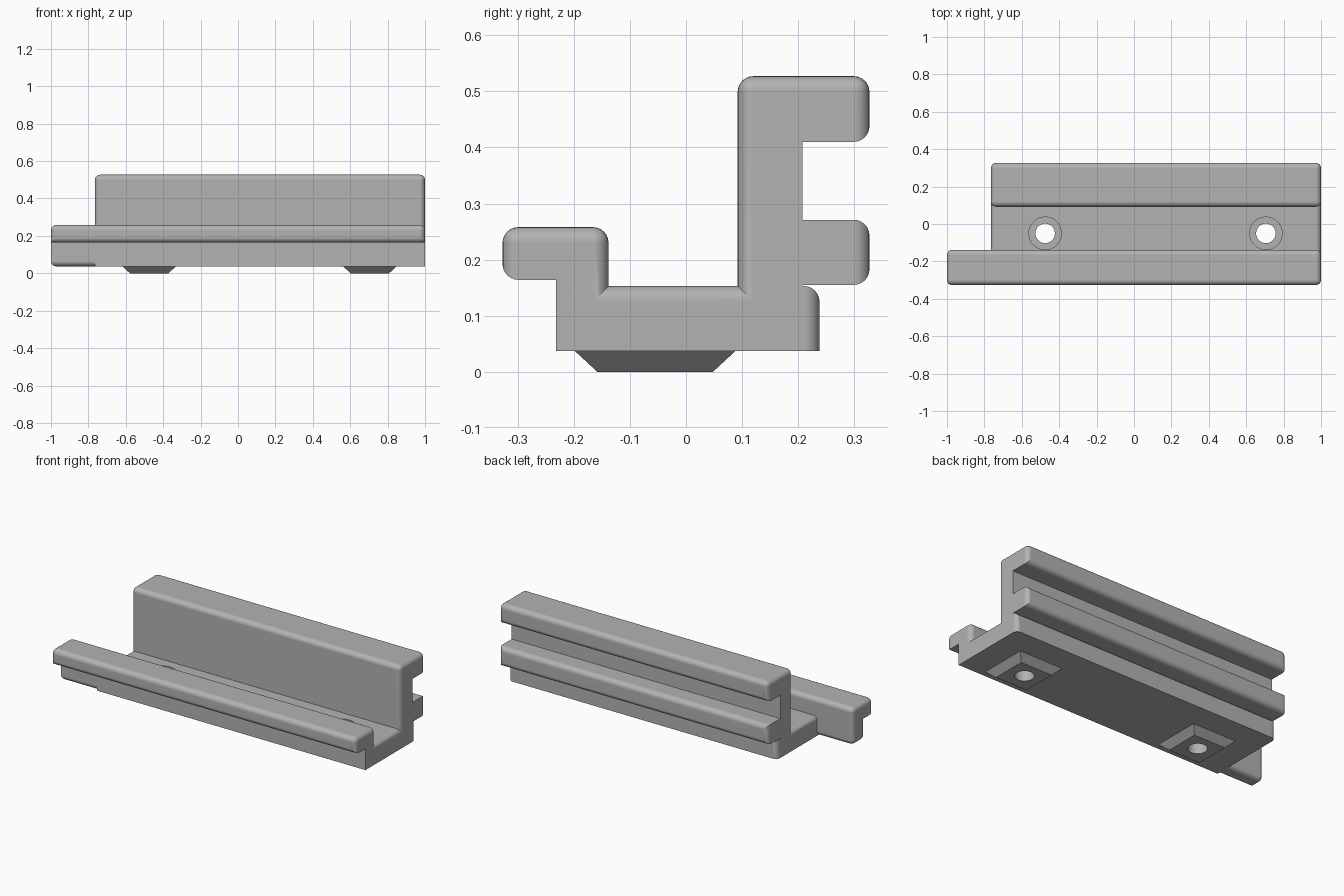
import bpy, bmesh, math

if "Cube" in bpy.data.objects:
    bpy.data.objects.remove(bpy.data.objects["Cube"])

R = 0.028
grey = bpy.data.materials.new("light_grey")
grey.diffuse_color = (0.45, 0.45, 0.45, 1)
grey.use_nodes = True
grey.node_tree.nodes["Principled BSDF"].inputs["Base Color"].default_value = grey.diffuse_color


def finish(name, bm):
    bmesh.ops.recalc_face_normals(bm, faces=bm.faces)
    me = bpy.data.meshes.new(name)
    bm.to_mesh(me)
    bm.free()
    me.materials.append(grey)
    ob = bpy.data.objects.new(name, me)
    bpy.context.collection.objects.link(ob)
    return ob


def bar(name, profile, x0, x1, round_ends):
    """Extrude (y, z, round_corner, round_end_edge) points along x and round the flagged edges."""
    bm = bmesh.new()
    a = [bm.verts.new((x0, p[0], p[1])) for p in profile]
    b = [bm.verts.new((x1, p[0], p[1])) for p in profile]
    n = len(profile)
    bm.faces.new(a)
    bm.faces.new(b[::-1])
    for i in range(n):
        j = (i + 1) % n
        bm.faces.new((a[i], b[i], b[j], a[j]))
    chosen = []
    for i, p in enumerate(profile):
        j = (i + 1) % n
        if p[2]:
            chosen.append(bm.edges.get((a[i], b[i])))
        if p[3]:
            chosen += [bm.edges.get((v[i], v[j])) for v, on in zip((a, b), round_ends) if on]
    bmesh.ops.recalc_face_normals(bm, faces=bm.faces)
    bmesh.ops.bevel(bm, geom=chosen, offset=R, offset_type='OFFSET', segments=6,
                    profile=0.5, affect='EDGES', clamp_overlap=False)
    return finish(name, bm)


def cylinder(x, y, r, z0, z1):
    bm = bmesh.new()
    bmesh.ops.create_cone(bm, cap_ends=True, segments=48, radius1=r, radius2=r, depth=z1 - z0)
    bmesh.ops.translate(bm, verts=bm.verts, vec=(x, y, (z0 + z1) / 2))
    return finish("hole_cutter", bm)


def foot(x, y):
    bm = bmesh.new()
    rings = []
    for h, z in ((0.103, 0), (0.143, 0.037), (0.143, 0.06)):
        rings.append([bm.verts.new((x + sx * h, y + sy * h, z))
                      for sx, sy in ((-1, -1), (1, -1), (1, 1), (-1, 1))])
    bm.faces.new(rings[0])
    bm.faces.new(rings[-1])
    for lo, hi in zip(rings, rings[1:]):
        for i in range(4):
            j = (i + 1) % 4
            bm.faces.new((lo[i], lo[j], hi[j], hi[i]))
    return finish("foot", bm)


def combine(ob, other, op):
    m = ob.modifiers.new("cut", 'BOOLEAN')
    m.operation, m.object, m.solver = op, other, 'EXACT'
    bpy.context.view_layer.objects.active = ob
    bpy.ops.object.modifier_apply(modifier=m.name)
    bpy.data.objects.remove(other)


# main channel: base, back wall with two flanges, front rail
body = bar("channel_body", [
    (-.232, .037, 0, 0), (.238, .037, 0, 1), (.238, .153, 1, 0), (.208, .153, 0, 0),
    (.208, .155, 0, 0), (.327, .155, 1, 1), (.327, .271, 1, 0), (.208, .271, 0, 0),
    (.208, .41, 0, 0), (.327, .41, 1, 1), (.327, .527, 1, 1), (.092, .527, 1, 1),
    (.092, .153, 0, 1), (-.138, .153, 0, 1), (-.138, .258, 1, 1), (-.327, .258, 1, 1),
    (-.327, .164, 1, 0), (-.232, .164, 0, 0)], -0.765, 1, (True, True))

# front rail running on past the left end of the channel
extension = bar("rail_extension", [
    (-.232, .037, 1, 1), (-.138, .037, 1, 1), (-.138, .258, 1, 1), (-.327, .258, 1, 1),
    (-.327, .164, 1, 0), (-.232, .164, 0, 0)], -1, -0.72, (True, False))

# tapered feet with counterbored screw holes
for x in (-0.475, 0.705):
    combine(body, foot(x, -0.055), 'UNION')
    combine(body, cylinder(x, -0.05, 0.087, 0.095, 0.2), 'DIFFERENCE')
    combine(body, cylinder(x, -0.05, 0.052, -0.05, 0.2), 'DIFFERENCE')

# smooth rounded edges, flat faces kept clean
for ob in (body, extension):
    bpy.ops.object.select_all(action='DESELECT')
    ob.select_set(True)
    bpy.context.view_layer.objects.active = ob
    bpy.ops.object.shade_smooth_by_angle(angle=math.radians(30))
    w = ob.modifiers.new("clean_normals", 'WEIGHTED_NORMAL')
    w.keep_sharp = True
